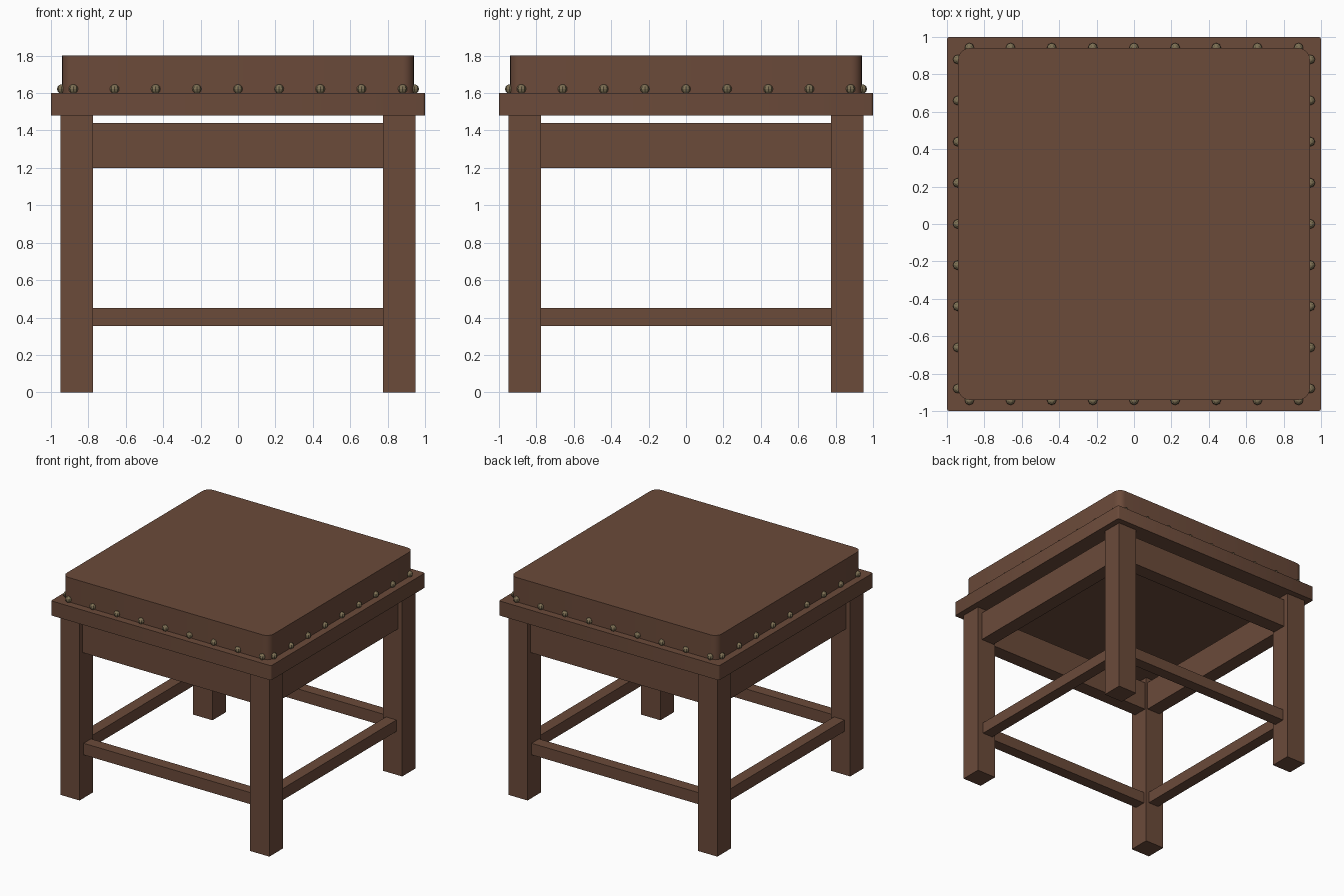
import bpy, bmesh, math
from mathutils import Matrix

if "Cube" in bpy.data.objects:
    bpy.data.objects.remove(bpy.data.objects["Cube"])


def material(name, rgb):
    m = bpy.data.materials.new(name)
    m.diffuse_color = (*rgb, 1)
    m.use_nodes = True
    m.node_tree.nodes["Principled BSDF"].inputs["Base Color"].default_value = m.diffuse_color
    return m


BROWN = material("brown wood", (0.147, 0.069, 0.042))
BRASS = material("dull brass", (0.21, 0.165, 0.09))


def finish(name, bm, mat):
    me = bpy.data.meshes.new(name)
    bm.to_mesh(me)
    bm.free()
    me.materials.append(mat)
    ob = bpy.data.objects.new(name, me)
    bpy.context.collection.objects.link(ob)
    return ob


def box(name, lo, hi, corner=0, segments=3):
    """Box between two corners, optionally with rounded vertical edges."""
    bm = bmesh.new()
    size = [h - l for l, h in zip(lo, hi)]
    mid = [(h + l) / 2 for l, h in zip(lo, hi)]
    bmesh.ops.create_cube(bm, size=1, matrix=Matrix.Translation(mid) @ Matrix.Diagonal((*size, 1)))
    if corner:
        upright = [e for e in bm.edges if abs(e.verts[0].co.z - e.verts[1].co.z) > 0.01]
        faces = bmesh.ops.bevel(bm, geom=upright, offset=corner, segments=segments,
                                profile=0.5, affect='EDGES')["faces"]
        for f in bm.faces:
            f.smooth = abs(f.normal.z) < 0.5
        for e in bm.edges:
            if any(abs(f.normal.z) > 0.5 for f in e.link_faces):
                e.smooth = False
    return finish(name, bm, BROWN)


# Seat board and upholstered cushion
box("seat_board", (-1, -1, 1.48), (1, 1, 1.60), 0.012, 2)
box("cushion", (-0.94, -0.94, 1.60), (0.94, 0.94, 1.80), 0.06, 5)

# Four square legs
for sy, fb in ((-1, "front"), (1, "back")):
    for sx, lr in ((-1, "left"), (1, "right")):
        x, y = sx * 0.8625, sy * 0.8625
        h = 0.0875
        box(f"{fb}_{lr}_leg", (x - h, y - h, 0), (x + h, y + h, 1.48))


# Aprons and stretchers between the legs, on all four sides
def rail(name, sign, along_x, half, z0, z1):
    c = sign * 0.85
    a, b = (-0.775, c - half), (0.775, c + half)
    if not along_x:
        a, b = a[::-1], b[::-1]
    box(name, (*a, z0), (*b, z1))


for side, sign, along_x in (("front", -1, True), ("back", 1, True),
                            ("left", -1, False), ("right", 1, False)):
    rail(f"{side}_apron", sign, along_x, 0.06, 1.20, 1.44)
    rail(f"{side}_stretcher", sign, along_x, 0.0475, 0.355, 0.45)

# Round nail heads along the foot of the cushion, nine per side
bm = bmesh.new()
for k in range(4):
    turn = Matrix.Rotation(k * math.pi / 2, 4, 'Z')
    for i in range(9):
        spot = turn @ Matrix.Translation((-0.88 + 0.22 * i, -0.943, 1.622))
        bmesh.ops.create_uvsphere(bm, u_segments=8, v_segments=6, radius=0.025, matrix=spot)
finish("nail_heads", bm, BRASS)
